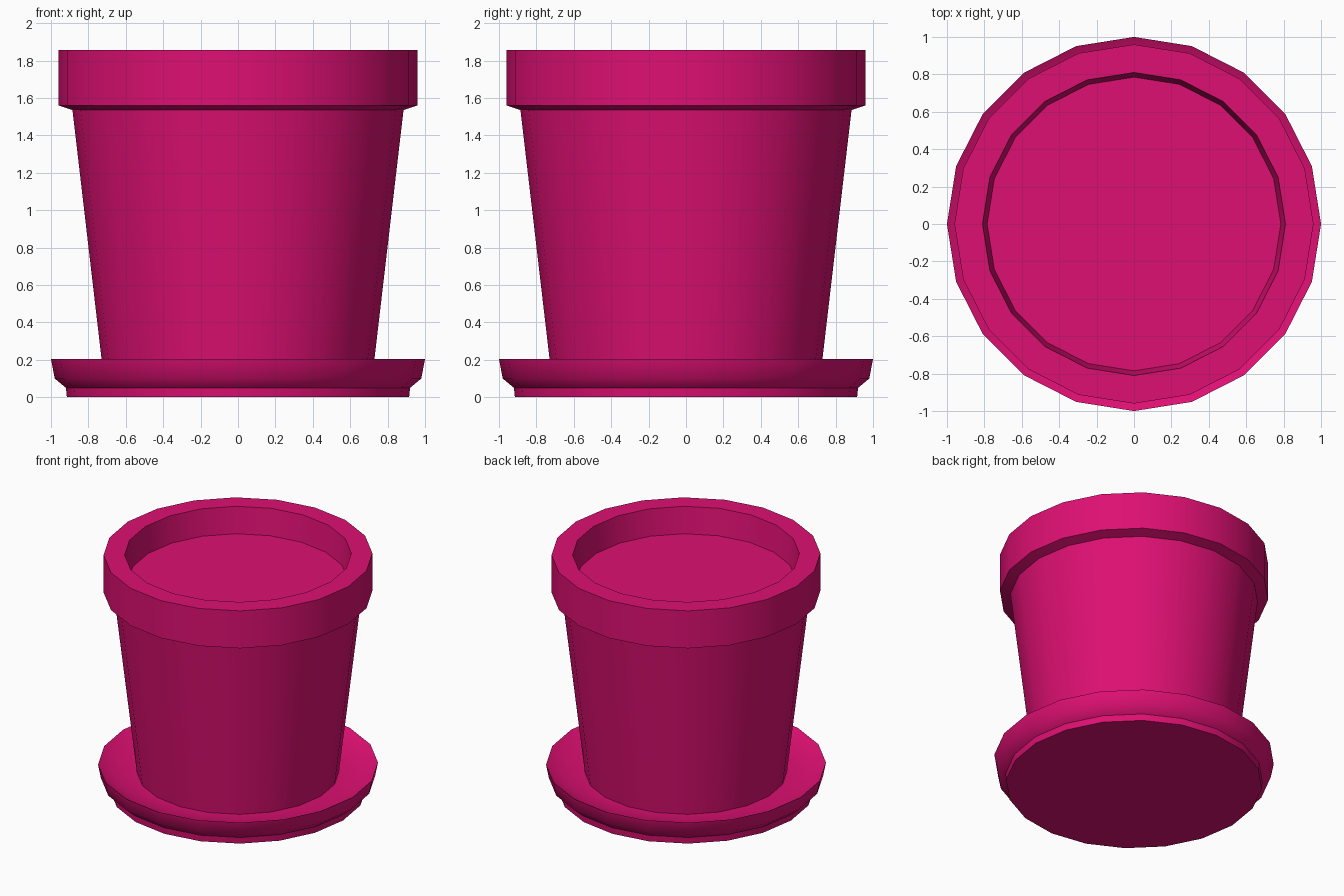
import bpy, bmesh, math

if "Cube" in bpy.data.objects:
    bpy.data.objects.remove(bpy.data.objects["Cube"])

SIDES = 20

pink = bpy.data.materials.new("pink_glaze")
pink.diffuse_color = (0.73, 0.005, 0.17, 1.0)
pink.use_nodes = True
pink.node_tree.nodes["Principled BSDF"].inputs["Base Color"].default_value = pink.diffuse_color


def lathe(name, profile, cap_start=True, cap_end=True):
    """Turn a (radius, height) profile around z into a 20-sided object."""
    bm = bmesh.new()
    rings = []
    for r, z in profile:
        rings.append([bm.verts.new((r * math.cos(a), r * math.sin(a), z))
                      for a in (2 * math.pi * i / SIDES for i in range(SIDES))])
    for low, high in zip(rings, rings[1:]):
        for i in range(SIDES):
            j = (i + 1) % SIDES
            bm.faces.new((low[i], low[j], high[j], high[i]))
    if cap_start:
        bm.faces.new(rings[0][::-1])
    if cap_end:
        bm.faces.new(rings[-1])
    mesh = bpy.data.meshes.new(name)
    bm.to_mesh(mesh)
    bm.free()
    mesh.materials.append(pink)
    obj = bpy.data.objects.new(name, mesh)
    bpy.context.collection.objects.link(obj)
    bpy.ops.object.select_all(action='DESELECT')
    obj.select_set(True)
    bpy.context.view_layer.objects.active = obj
    bpy.ops.object.shade_smooth_by_angle(angle=math.radians(40))
    return obj


# Saucer: stepped foot, flared wall, thin rim and shallow dish
lathe("saucer", [(0.915, 0.0), (0.92, 0.05), (0.98, 0.10), (1.0, 0.205),
                 (0.90, 0.15), (0.72, 0.14)])

# Pot: tapered body, thick collar, open mouth down to the soil level
lathe("pot", [(0.722, 0.14), (0.885, 1.535), (0.96, 1.56), (0.96, 1.855),
              (0.81, 1.855), (0.785, 1.65)], cap_end=False)

# Soil: flat disc filling the mouth
lathe("soil", [(0.785, 1.65)], cap_start=False)
